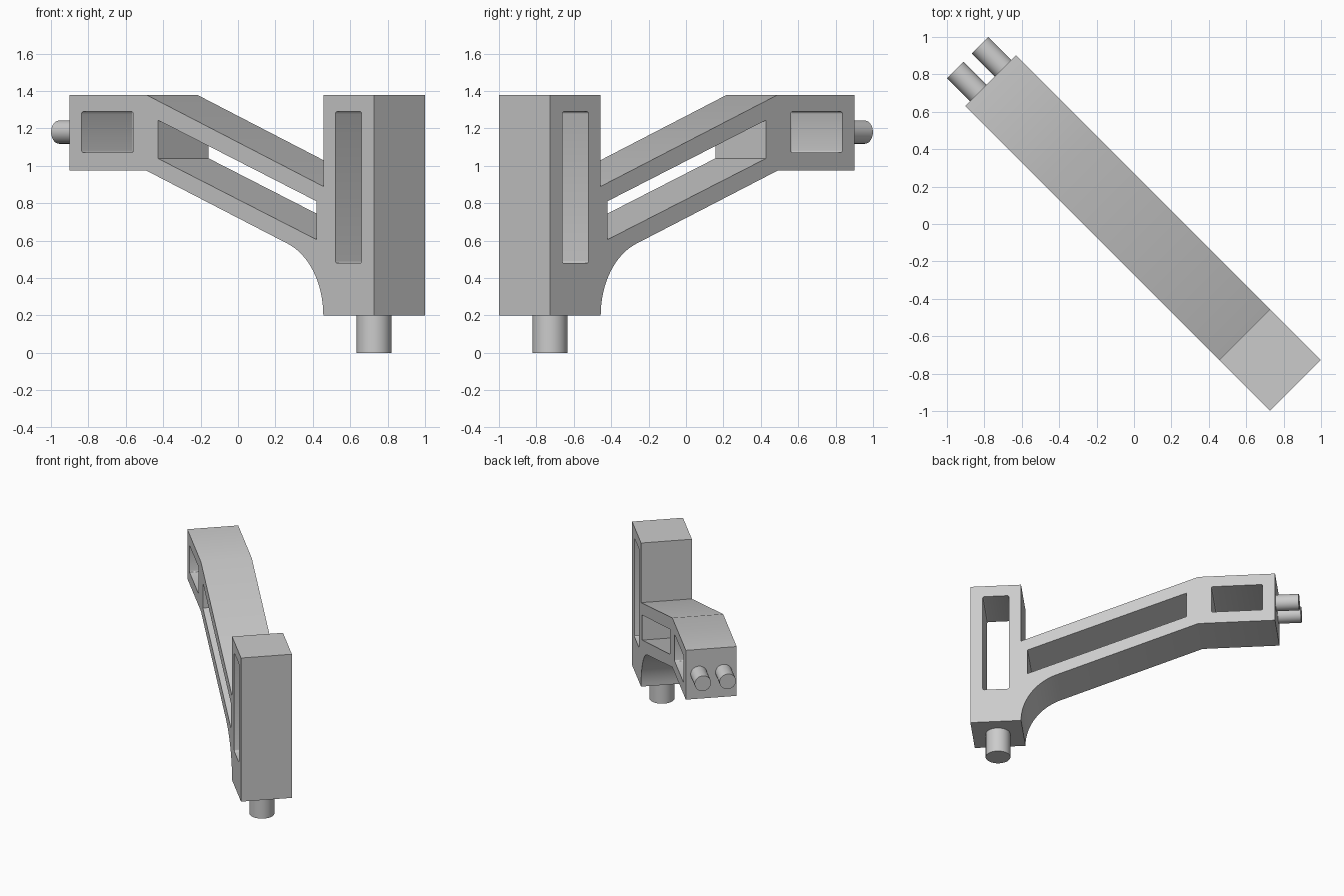
import bpy
import bmesh
from math import sin, cos, pi, radians, sqrt
from mathutils import Matrix, Vector

if "Cube" in bpy.data.objects:
    bpy.data.objects.remove(bpy.data.objects["Cube"])

DIAG = sqrt(2)                       # the bracket lies along the diagonal
TURN = Matrix.Rotation(radians(-45), 4, "Z")
HALF = 0.136 * DIAG                  # half thickness of the plate

grey = bpy.data.materials.new("plain grey")
grey.use_nodes = True
colour = (0.6, 0.6, 0.6, 1)
grey.diffuse_color = colour
grey.node_tree.nodes["Principled BSDF"].inputs["Base Color"].default_value = colour


def finish(name, bm):
    bmesh.ops.recalc_face_normals(bm, faces=bm.faces)
    bm.transform(TURN)
    mesh = bpy.data.meshes.new(name)
    bm.to_mesh(mesh)
    bm.free()
    mesh.materials.append(grey)
    obj = bpy.data.objects.new(name, mesh)
    bpy.context.collection.objects.link(obj)
    return obj


def plate(name, outline, half, rounding=0):
    """Extrude an (along, height) outline through the thickness."""
    bm = bmesh.new()
    face = bm.faces.new([bm.verts.new((s * DIAG, -half, z)) for s, z in outline])
    new = bmesh.ops.extrude_face_region(bm, geom=[face])["geom"]
    bmesh.ops.translate(bm, vec=(0, 2 * half, 0),
                        verts=[v for v in new if isinstance(v, bmesh.types.BMVert)])
    if rounding:
        edges = [e for e in bm.edges
                 if abs(e.verts[0].co.y - e.verts[1].co.y) > half]
        bmesh.ops.bevel(bm, geom=edges, offset=rounding, segments=3,
                        profile=0.5, affect="EDGES")
    return finish(name, bm)


def smooth(obj):
    bpy.ops.object.select_all(action="DESELECT")
    obj.select_set(True)
    bpy.context.view_layer.objects.active = obj
    bpy.ops.object.shade_smooth_by_angle(angle=radians(30))


def pin(name, start, end, radius):
    start, end = Vector(start), Vector(end)
    axis = end - start
    bm = bmesh.new()
    bmesh.ops.create_cone(bm, cap_ends=True, segments=48, radius1=radius,
                          radius2=radius, depth=axis.length)
    bm.transform(Matrix.Translation((start + end) / 2)
                 @ axis.to_track_quat("Z", "Y").to_matrix().to_4x4())
    smooth(finish(name, bm))


def rectangle(s0, s1, z0, z1):
    return [(s0, z0), (s1, z0), (s1, z1), (s0, z1)]


# Bracket body: raised end block, sloping arm, curved gusset and tall post
LEFT, BEND, POST, RIGHT = -0.766, -0.355, 0.592, 0.863
FOOT, TOP, RADIUS = 0.2, 1.38, 0.408
gusset = []
for i in range(17):
    a = radians(69.86) * (1 - i / 16)
    gusset.append((POST + RADIUS * (cos(a) - 1) / DIAG, FOOT + RADIUS * sin(a)))
outline = [(LEFT, 0.975), (BEND, 0.975), *gusset, (RIGHT, FOOT), (RIGHT, TOP),
           (POST, TOP), (POST, 0.89), (BEND, TOP), (LEFT, TOP)]
body = plate("bracket_body", outline, HALF)

# Openings through the body
cutters = [
    plate("end_window_cutter", rectangle(-0.70, -0.425, 1.07, 1.29), 0.4, 0.012),
    plate("post_slot_cutter", rectangle(0.657, 0.797, 0.48, 1.29), 0.4, 0.012),
    plate("arm_slot_cutter",
          [(-0.293, 1.04), (0.557, 0.605), (0.557, 0.81), (-0.293, 1.245)], 0.4),
]
for cutter in cutters:
    cutter.hide_render = True
    cut = body.modifiers.new(cutter.name, "BOOLEAN")
    cut.operation = "DIFFERENCE"
    cut.solver = "EXACT"
    cut.object = cutter
graph = bpy.context.evaluated_depsgraph_get()
carved = bpy.data.meshes.new_from_object(body.evaluated_get(graph))
body.modifiers.clear()
body.data = carved
for cutter in cutters:
    bpy.data.objects.remove(cutter)
smooth(body)

# Pivot pin under the post and twin pins on the end block
pin("post_pin", (0.727 * DIAG, 0, 0), (0.727 * DIAG, 0, FOOT + 0.02), 0.093)
for name, side in (("front_end_pin", -1), ("back_end_pin", 1)):
    y = side * 0.0665 * DIAG
    pin(name, (-0.889 * DIAG, y, 1.18), (LEFT * DIAG + 0.02, y, 1.18), 0.062)
